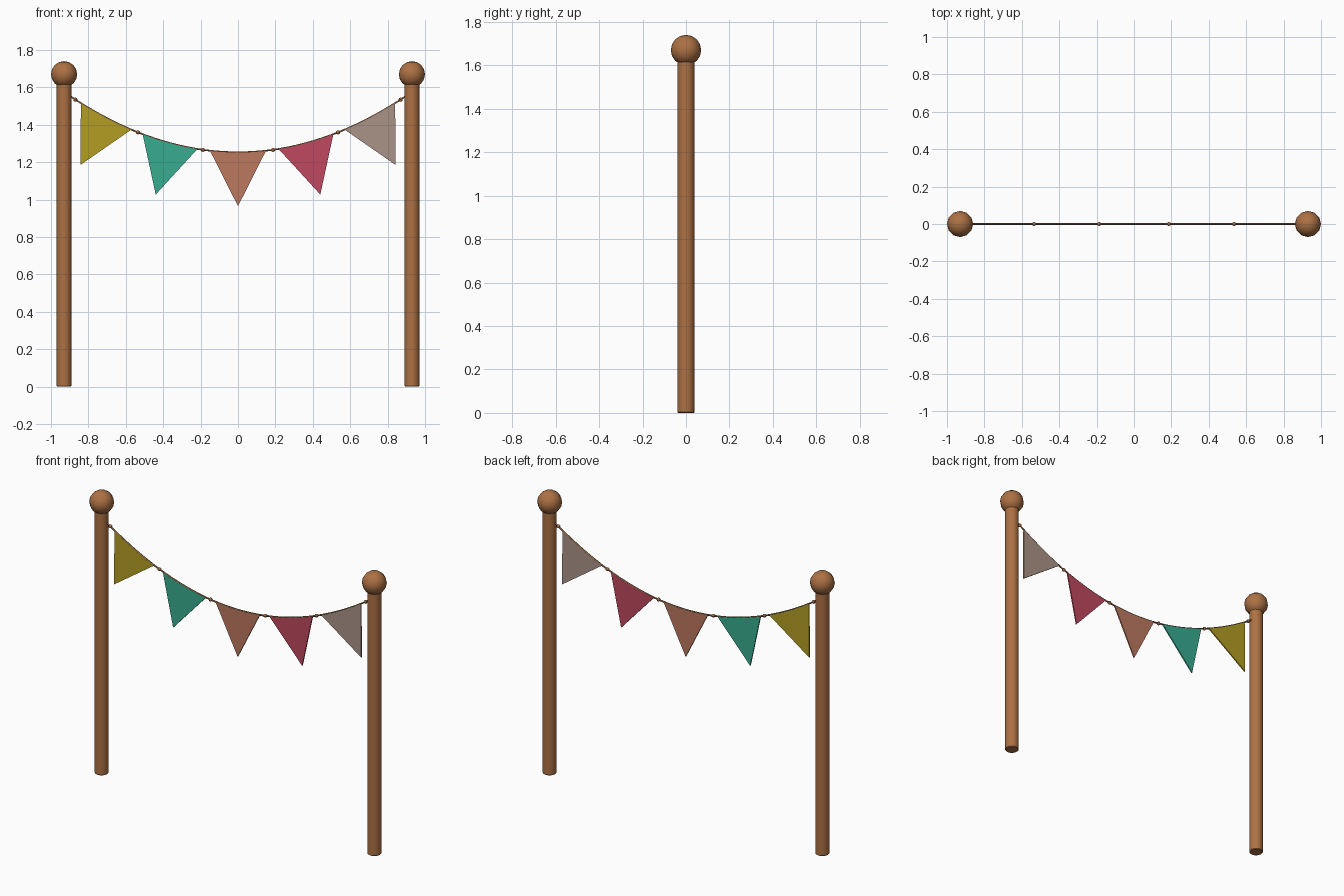
import bpy, bmesh, math
from mathutils import Vector

if "Cube" in bpy.data.objects:
    bpy.data.objects.remove(bpy.data.objects["Cube"])


def material(name, r, g, b):
    # sRGB 0-255 to linear
    def lin(c):
        c /= 255
        return c / 12.92 if c <= 0.04045 else ((c + 0.055) / 1.055) ** 2.4
    m = bpy.data.materials.new(name)
    m.diffuse_color = (lin(r), lin(g), lin(b), 1)
    m.use_nodes = True
    m.node_tree.nodes["Principled BSDF"].inputs["Base Color"].default_value = m.diffuse_color
    return m


wood = material("wood brown", 172, 113, 68)
cord = material("cord tan", 140, 104, 70)
flag_mats = [material("mustard", 180, 158, 36),
             material("teal", 56, 172, 144),
             material("terracotta", 188, 120, 95),
             material("crimson", 191, 72, 94),
             material("taupe", 170, 147, 136)]


def finish(name, mat, smooth=True):
    ob = bpy.context.object
    ob.name = name
    ob.data.materials.append(mat)
    if smooth:
        bpy.ops.object.shade_smooth_by_angle(angle=math.radians(40))
    return ob


def rope_z(x):
    return 1.253 + 0.295 * (x / 0.89) ** 2


# Posts with ball finials
for side, sx in (("left", -1), ("right", 1)):
    bpy.ops.mesh.primitive_cylinder_add(vertices=16, radius=0.04, depth=1.63,
                                        location=(sx * 0.93, 0, 0.815))
    post = finish(side + "_post", wood)
    bev = post.modifiers.new("soft_rim", 'BEVEL')
    bev.width = 0.004
    bev.segments = 1
    bev.limit_method = 'ANGLE'
    bpy.ops.mesh.primitive_uv_sphere_add(segments=12, ring_count=8, radius=0.07,
                                         location=(sx * 0.93, 0, 1.67))
    finish(side + "_finial", wood)

# Sagging rope
curve = bpy.data.curves.new("rope", 'CURVE')
curve.dimensions = '3D'
curve.bevel_depth = 0.005
curve.bevel_resolution = 1
spline = curve.splines.new('POLY')
N = 40
spline.points.add(N)
for i, p in enumerate(spline.points):
    x = -0.9 + 1.8 * i / N
    p.co = (x, 0, rope_z(x), 1)
curve.materials.append(cord)
bpy.context.collection.objects.link(bpy.data.objects.new("rope", curve))

# Knots between flags
for i, x in enumerate((-0.87, -0.535, -0.187, 0.187, 0.535, 0.87)):
    bpy.ops.mesh.primitive_uv_sphere_add(segments=8, ring_count=6, radius=0.011,
                                         location=(x, 0, rope_z(x)))
    finish("knot_%d" % (i + 1), wood)

# Pennants: top edge follows the rope, tip hangs below
spans = [(-0.84, -0.57, -0.843, 1.185), (-0.51, -0.217, -0.44, 1.027),
         (-0.15, 0.15, 0.0, 0.965), (0.217, 0.51, 0.44, 1.027),
         (0.57, 0.84, 0.843, 1.185)]
T = 0.008
for i, (x0, x1, tx, tz) in enumerate(spans):
    pts = [(x0 + (x1 - x0) * k / 6) for k in range(7)]
    outline = [(tx, tz)] + [(x, rope_z(x)) for x in reversed(pts)]
    bm = bmesh.new()
    face = bm.faces.new([bm.verts.new((x, -T / 2, z)) for x, z in outline])
    ext = bmesh.ops.extrude_face_region(bm, geom=[face], use_keep_orig=True)
    moved = [v for v in ext["geom"] if isinstance(v, bmesh.types.BMVert)]
    bmesh.ops.translate(bm, verts=moved, vec=Vector((0, T, 0)))
    bmesh.ops.recalc_face_normals(bm, faces=bm.faces)
    me = bpy.data.meshes.new("flag_%d" % (i + 1))
    bm.to_mesh(me)
    bm.free()
    me.materials.append(flag_mats[i])
    bpy.context.collection.objects.link(bpy.data.objects.new(me.name, me))
